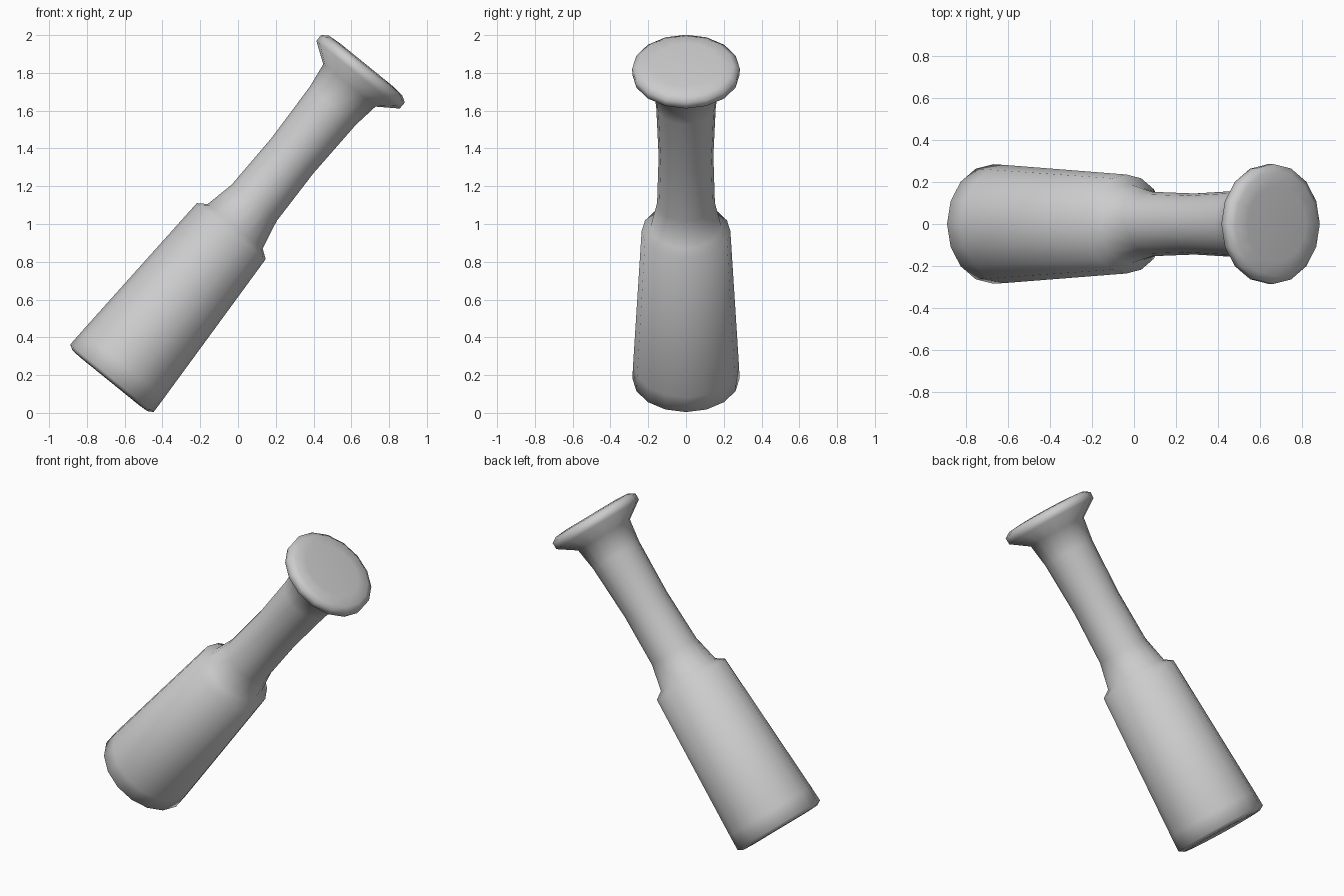
import bpy, bmesh
from math import atan2, cos, sin, pi
from mathutils import Matrix, Vector

if "Cube" in bpy.data.objects:
    bpy.data.objects.remove(bpy.data.objects["Cube"])

SIDES = 16
BASE = Vector((-0.67, 0, 0.18))
AXIS_TILT = Matrix.Rotation(atan2(0.63, 0.777), 4, 'Y')


def turned_part(name, profile):
    """Revolve (height, radius) points around the tilted axis, capping both ends."""
    bm = bmesh.new()
    rings = [[bm.verts.new((r * cos(2 * pi * i / SIDES), r * sin(2 * pi * i / SIDES), h))
              for i in range(SIDES)] for h, r in profile]
    for a, b in zip(rings, rings[1:]):
        for i in range(SIDES):
            j = (i + 1) % SIDES
            bm.faces.new((a[i], a[j], b[j], b[i]))
    bm.faces.new(rings[0][::-1])
    bm.faces.new(rings[-1])
    bm.transform(Matrix.Translation(BASE) @ AXIS_TILT)
    bmesh.ops.recalc_face_normals(bm, faces=bm.faces[:])
    for f in bm.faces:
        f.smooth = True
    mesh = bpy.data.meshes.new(name)
    bm.to_mesh(mesh)
    bm.free()
    obj = bpy.data.objects.new(name, mesh)
    bpy.context.collection.objects.link(obj)
    return obj


# One continuous turned piece: tapered grip, shoulder, waisted neck, flared end disc
turned_part("turned_handle", [
    (-0.016, 0.20), (-0.013, 0.255), (0.004, 0.284),   # bottom rim
    (0.10, 0.28), (1.007, 0.235), (1.04, 0.187),       # grip and shoulder
    (1.20, 0.153), (1.52, 0.145), (1.86, 0.158),       # neck
    (2.00, 0.178), (2.073, 0.284), (2.114, 0.285),     # flare
    (2.136, 0.25), (2.142, 0.18),                      # end face
])
